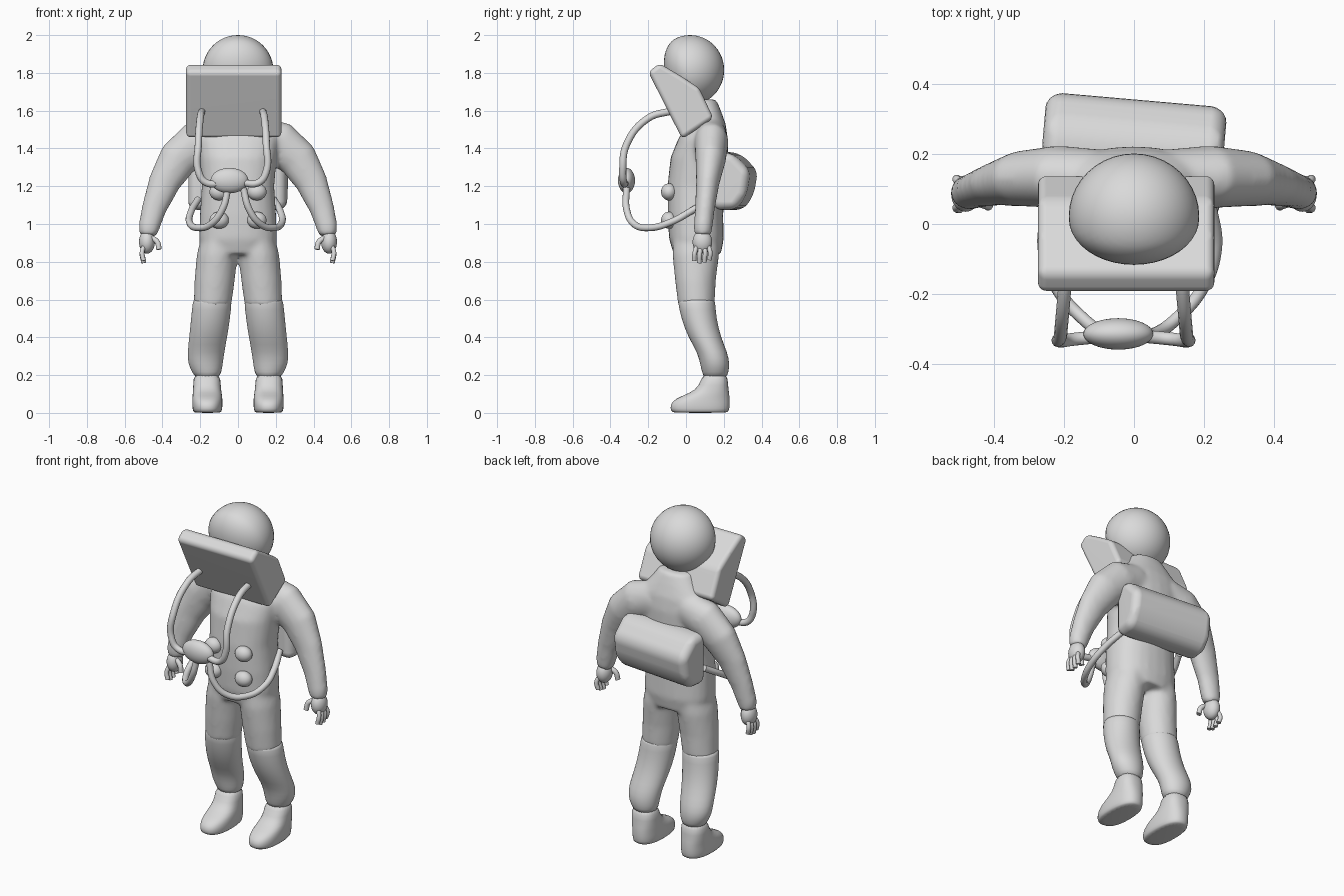
import bpy, bmesh, math
from mathutils import Vector, Matrix

old = bpy.data.objects.get("Cube")
if old:
    bpy.data.objects.remove(old, do_unlink=True)

GREY = (0.7, 0.7, 0.7, 1.0)
suit = bpy.data.materials.new("suit_grey")
suit.use_nodes = True
suit.diffuse_color = GREY
suit.node_tree.nodes["Principled BSDF"].inputs["Base Color"].default_value = GREY


def finish(name, bm):
    """Turn a bmesh into a smooth shaded object."""
    bmesh.ops.recalc_face_normals(bm, faces=bm.faces[:])
    mesh = bpy.data.meshes.new(name)
    bm.to_mesh(mesh)
    bm.free()
    mesh.shade_smooth()
    mesh.materials.append(suit)
    ob = bpy.data.objects.new(name, mesh)
    bpy.context.collection.objects.link(ob)
    return ob


def loft(bm, rings, side=1, tilt=False, power=2.0, n=24):
    """Skin a stack of rounded rings (x, y, z, rx, ry); tilt follows the path."""
    loops = []
    for i, (x, y, z, rx, ry) in enumerate(rings):
        t = Vector((0, 0, 1))
        if tilt:
            a, b = rings[max(i - 1, 0)], rings[min(i + 1, len(rings) - 1)]
            t = (Vector(b[:3]) - Vector(a[:3])).normalized()
        u = Vector((0, 1, 0)).cross(t).normalized()
        v = t.cross(u)
        loop = []
        for k in range(n):
            c, s = math.cos(math.tau * k / n), math.sin(math.tau * k / n)
            c = math.copysign(abs(c) ** (2 / power), c)
            s = math.copysign(abs(s) ** (2 / power), s)
            p = Vector((x, y, z)) + u * c * rx + v * s * ry
            loop.append(bm.verts.new((p.x * side, p.y, p.z)))
        loops.append(loop)
    for a, b in zip(loops, loops[1:]):
        for k in range(n):
            j = (k + 1) % n
            bm.faces.new((a[k], a[j], b[j], b[k]))
    bm.faces.new(loops[0])
    bm.faces.new(loops[-1])


def ball(name, centre, radii, shape=None):
    bm = bmesh.new()
    bmesh.ops.create_uvsphere(bm, u_segments=40, v_segments=24, radius=1)
    for v in bm.verts:
        v.co = Vector(centre) + v.co * Vector(radii)
        if shape:
            shape(v)
    return finish(name, bm)


def slab(name, profile, x0, x1, bevel, turn=0):
    """Extrude a (y, z) side profile across x and round every edge."""
    bm = bmesh.new()
    face = bm.faces.new([bm.verts.new((x0, y, z)) for y, z in profile])
    out = bmesh.ops.extrude_face_region(bm, geom=[face])
    moved = [g for g in out["geom"] if isinstance(g, bmesh.types.BMVert)]
    bmesh.ops.translate(bm, verts=moved, vec=(x1 - x0, 0, 0))
    pivot = Matrix.Translation((0, -0.25, 0))
    bmesh.ops.rotate(bm, verts=bm.verts[:], matrix=Matrix.Rotation(turn, 3, 'Z'), space=pivot)
    ob = finish(name, bm)
    mod = ob.modifiers.new("round", 'BEVEL')
    mod.width, mod.segments, mod.limit_method = bevel, 5, 'NONE'
    ob.modifiers.new("shading", 'WEIGHTED_NORMAL')
    return ob


def tube(name, points, radius):
    cu = bpy.data.curves.new(name, 'CURVE')
    cu.dimensions = '3D'
    cu.bevel_depth, cu.bevel_resolution = radius, 4
    cu.use_fill_caps = True
    sp = cu.splines.new('BEZIER')
    sp.bezier_points.add(len(points) - 1)
    for bp, p in zip(sp.bezier_points, points):
        bp.co = p
        bp.handle_left_type = bp.handle_right_type = 'AUTO'
    cu.materials.append(suit)
    ob = bpy.data.objects.new(name, cu)
    bpy.context.collection.objects.link(ob)
    return ob


# Upper suit: torso, arms and thighs fused into one soft skin
torso = [(0, .06, .84, .18, .125), (0, .055, .92, .207, .145), (0, .05, 1.05, .202, .147),
         (0, .055, 1.2, .192, .153), (0, .07, 1.35, .205, .152), (0, .09, 1.45, .22, .132),
         (0, .11, 1.53, .2, .1), (0, .1, 1.6, .14, .085), (0, .08, 1.66, .1, .08)]
arm = [(.1, .13, 1.47, .1, .085), (.22, .135, 1.43, .115, .09), (.32, .13, 1.34, .105, .08),
       (.39, .115, 1.22, .085, .062), (.445, .1, 1.08, .066, .052),
       (.472, .09, .98, .056, .05), (.477, .088, .94, .045, .045)]
thigh = [(.1, .055, .97, .085, .12), (.11, .052, .84, .108, .124),
         (.124, .05, .7, .107, .108), (.135, .055, .57, .1, .097)]
bm = bmesh.new()
loft(bm, torso, power=2.3)
for s in (1, -1):
    loft(bm, arm, s, tilt=True)
    loft(bm, thigh, s)
body = finish("upper_suit", bm)
fuse = body.modifiers.new("fuse", 'REMESH')
fuse.mode, fuse.voxel_size, fuse.use_smooth_shade = 'VOXEL', 0.013, True
soft = body.modifiers.new("soften", 'SMOOTH')
soft.factor, soft.iterations = 0.5, 8

# Lower legs and boots
shin = [(.135, .055, .605, .098, .095), (.136, .055, .595, .104, .1), (.145, .067, .5, .104, .094),
        (.158, .098, .4, .101, .087), (.17, .14, .32, .098, .08), (.173, .153, .26, .093, .079),
        (.165, .155, .215, .078, .07), (.163, .155, .18, .06, .06)]
boot = [(.162, .075, 0, .066, .14), (.162, .074, .006, .077, .154), (.162, .073, .04, .081, .16),
        (.162, .085, .075, .08, .147), (.163, .125, .105, .077, .104),
        (.164, .147, .14, .073, .076), (.165, .155, .22, .072, .066)]
for name, rings, power in (("lower_leg", shin, 2.0), ("boot", boot, 2.4)):
    for s, label in ((1, "left"), (-1, "right")):
        bm = bmesh.new()
        loft(bm, rings, s, power=power)
        ob = finish(f"{label}_{name}", bm)
        ob.modifiers.new("smooth", 'SUBSURF').levels = 1

# Hands with four fingers and an inward thumb
for s, label in ((1, "left"), (-1, "right")):
    ball(f"{label}_palm", (s * .482, .087, .905), (.042, .052, .062))
    for i in range(4):
        y = .047 + i * .027
        drop = .012 * abs(i - 1.3)
        tube(f"{label}_finger_{i + 1}", [(s * .488, .065 + i * .015, .9), (s * .508, y, .85),
                                         (s * .5, y - .004, .79 + drop)], .0125)
    tube(f"{label}_thumb", [(s * .465, .07, .93), (s * .428, .058, .905), (s * .418, .053, .865)], .0145)


# Helmet, pressed flatter in front of a tilted rim to form the visor
def press_visor(v):
    n = Vector((0, -1, -.35)).normalized()
    d = (v.co - Vector((0, 0, 1.815))).dot(n)
    if d > 0:
        v.co -= n * d * .3


ball("helmet", (0, .022, 1.815), (.187, .18, .185), press_visor)

# Tilted chest unit below the visor and bag on the back
slab("chest_unit", [(-.2, 1.805), (-.14, 1.85), (-.03, 1.785), (.07, 1.72),
                    (.145, 1.56), (-.02, 1.45)], -.275, .23, .025)
slab("back_bag", [(.16, 1.385), (.27, 1.375), (.362, 1.28), (.34, 1.15),
                  (.285, 1.075), (.16, 1.075)], -.26, .26, .045, math.radians(-5))

# Hose junction and the four hoses
ball("hose_junction", (-.045, -.315, 1.23), (.1, .045, .067))
for s, label in ((1, "left"), (-1, "right")):
    mid = -.03
    tube(f"{label}_upper_hose", [(mid + s * .16, -.07, 1.6), (mid + s * .17, -.2, 1.56),
                                 (mid + s * .18, -.315, 1.42), (mid + s * .18, -.335, 1.28),
                                 (mid + s * .14, -.33, 1.22), (mid + s * .04, -.32, 1.22)], .019)
    mid = -.012
    tube(f"{label}_lower_hose", [(mid + s * .04, -.315, 1.19), (mid + s * .07, -.315, 1.08),
                                 (mid + s * .13, -.275, 1.0), (mid + s * .205, -.19, .98),
                                 (mid + s * .245, -.08, 1.01), (mid + s * .235, .03, 1.07),
                                 (mid + s * .2, .13, 1.13)], .018)
    # Chest knobs
    for z, row in ((1.17, "upper"), (1.02, "lower")):
        ball(f"{label}_{row}_knob", (s * .1, -.09, z), (.051, .042, .045))
